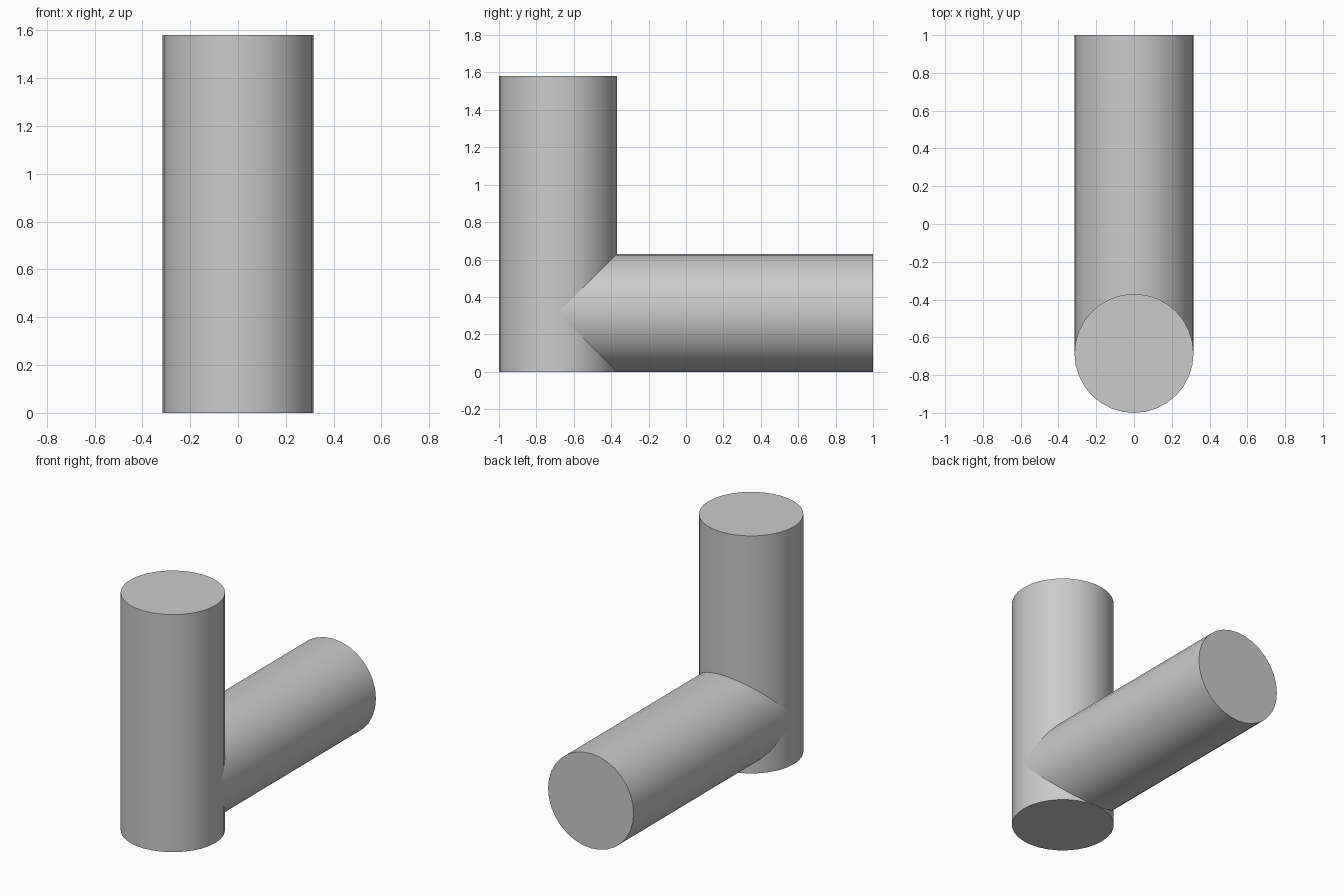
import bpy
import math

cube = bpy.data.objects.get("Cube")
if cube:
    bpy.data.objects.remove(cube, do_unlink=True)

RADIUS = 0.315
HEIGHT = 1.58
AXIS_Y = RADIUS - 1  # the upright touches the front limit

grey = bpy.data.materials.new("plain grey")
grey.use_nodes = True
colour = (0.6, 0.6, 0.6, 1)
grey.diffuse_color = colour
grey.node_tree.nodes["Principled BSDF"].inputs["Base Color"].default_value = colour


def pipe(name, length, location, tilt=0):
    bpy.ops.mesh.primitive_cylinder_add(
        vertices=32, radius=RADIUS, depth=length,
        location=location, rotation=(tilt, 0, 0))
    obj = bpy.context.object
    obj.name = name
    obj.data.materials.append(grey)
    bpy.ops.object.shade_smooth_by_angle(angle=math.radians(30))
    return obj


# Upright pipe
pipe("upright_pipe", HEIGHT, (0, AXIS_Y, HEIGHT / 2))

# Branch pipe runs back from the upright's axis
pipe("branch_pipe", 1 - AXIS_Y, (0, (1 + AXIS_Y) / 2, RADIUS), math.pi / 2)
